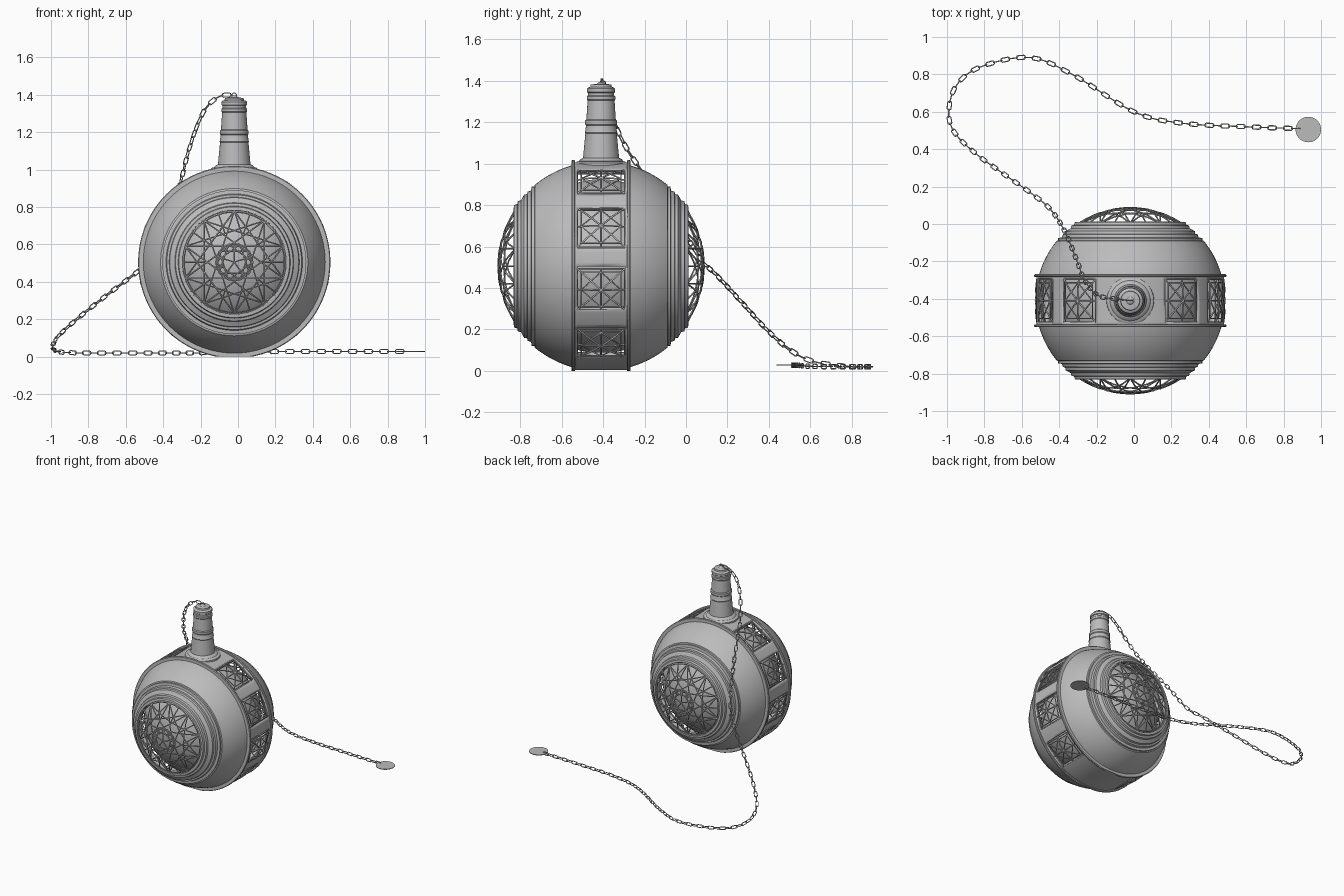
import bpy, bmesh, math
from mathutils import Vector, Matrix

if "Cube" in bpy.data.objects:
    bpy.data.objects.remove(bpy.data.objects["Cube"], do_unlink=True)

CENTRE = Vector((-0.02, -0.41, 0.505))
WINDOW_ANGLES = [a for e in (56.5, 22.5, -13, -49) for a in (e, 180 - e)]

metal = bpy.data.materials.new("grey metal")
metal.use_nodes = True
metal.diffuse_color = (0.5, 0.5, 0.5, 1)
metal.node_tree.nodes["Principled BSDF"].inputs["Base Color"].default_value = (0.5, 0.5, 0.5, 1)


def finish(name, bm, angle=35):
    mesh = bpy.data.meshes.new(name)
    bmesh.ops.recalc_face_normals(bm, faces=bm.faces)
    bm.to_mesh(mesh)
    bm.free()
    mesh.materials.append(metal)
    obj = bpy.data.objects.new(name, mesh)
    bpy.context.collection.objects.link(obj)
    bpy.ops.object.select_all(action='DESELECT')
    obj.select_set(True)
    bpy.context.view_layer.objects.active = obj
    bpy.ops.object.shade_smooth_by_angle(angle=math.radians(angle))
    return obj


def lathe(profile, place, steps=96):
    """Revolve (radius, height) pairs; place maps angle, radius, height to a point."""
    bm = bmesh.new()
    rings = [[bm.verts.new(place(math.tau * i / steps, r, h)) for i in range(steps)]
             for r, h in profile]
    for a, b in zip(rings, rings[1:]):
        for i in range(steps):
            j = (i + 1) % steps
            bm.faces.new((a[i], a[j], b[j], b[i]))
    return bm


def around_y(angle, r, h):
    p = CENTRE + Vector((r * math.cos(angle), h, r * math.sin(angle)))
    p.z = max(p.z, 0)
    return p


def around_z(angle, r, h):
    return Vector((CENTRE.x + r * math.cos(angle), CENTRE.y + r * math.sin(angle), h))


def bars(name, paths, radius):
    """Thin rods along a list of paths, each with its own closed flag."""
    curve = bpy.data.curves.new(name, 'CURVE')
    curve.dimensions = '3D'
    curve.bevel_depth = radius
    curve.bevel_resolution = 1
    curve.use_fill_caps = True
    for points, closed in paths:
        spline = curve.splines.new('POLY')
        spline.points.add(len(points) - 1)
        for sp, p in zip(spline.points, points):
            sp.co = (*p, 1)
        spline.use_cyclic_u = closed
    curve.materials.append(metal)
    obj = bpy.data.objects.new(name, curve)
    bpy.context.collection.objects.link(obj)
    bpy.ops.object.select_all(action='DESELECT')
    obj.select_set(True)
    bpy.context.view_layer.objects.active = obj
    bpy.ops.object.convert(target='MESH')


# Rounded front and back shells with stepped rings round the opening
shell = [(math.sqrt(0.507 ** 2 - h * h), h) for h in (0.135 + 0.0205 * i for i in range(10))]
shell += [(0.385, 0.322), (0.385, 0.335), (0.365, 0.338), (0.36, 0.355), (0.348, 0.357),
          (0.345, 0.372), (0.318, 0.387), (0.314, 0.402), (0.300, 0.405), (0.296, 0.420),
          (0.280, 0.422), (0.278, 0.37)]
for name, sign in (("front_shell", -1), ("back_shell", 1)):
    finish(name, lathe([(r, sign * h) for r, h in shell], around_y), 25)

# Middle band with window openings cut through it
band = lathe([(0.502, h) for h in (-0.135, -0.115, 0, 0.115, 0.135)], around_y, 180)
holes = []
for f in band.faces:
    c = f.calc_center_median() - CENTRE
    angle = math.degrees(math.atan2(c.z, c.x))
    near = min(abs((angle - w + 180) % 360 - 180) for w in WINDOW_ANGLES)
    if near < 12 and abs(c.y) < 0.11:
        holes.append(f)
bmesh.ops.delete(band, geom=holes, context='FACES')
band_obj = finish("window_band", band)
solid = band_obj.modifiers.new("thickness", 'SOLIDIFY')
solid.thickness = 0.025
solid.offset = -1

# Raised rims on both edges of the band
for name, sign in (("front_rim", -1), ("back_rim", 1)):
    rim = [(0.485, 0.142), (0.510, 0.142), (0.514, 0.137), (0.514, 0.131), (0.510, 0.126), (0.485, 0.126)]
    finish(name, lathe([(r, sign * h) for r, h in rim], around_y, 128))

# Dark core behind the openings
core = bmesh.new()
bmesh.ops.create_uvsphere(core, u_segments=64, v_segments=32, radius=0.42,
                          matrix=Matrix.Translation(CENTRE))
finish("inner_core", core)


# Domed star lattices on the front and back
def dome_point(x, z, sign):
    return CENTRE + Vector((x, sign * math.sqrt(0.497 ** 2 - x * x - z * z), z))


def dome_ring(r, count, sign, turn=0.0):
    return [dome_point(r * math.cos(math.tau * (i + turn) / count),
                       r * math.sin(math.tau * (i + turn) / count), sign) for i in range(count)]


def dome_chord(a, b, sign, steps=6):
    cut = [a.lerp(b, i / steps) - CENTRE for i in range(steps + 1)]
    return [dome_point(p.x, p.z, sign) for p in cut], False


def star(r, count, skip, sign, turn=0.0):
    pts = dome_ring(r, count, sign, turn)
    return [dome_chord(pts[i], pts[(i + skip) % count], sign) for i in range(count)]


for name, sign in (("front_lattice", -1), ("back_lattice", 1)):
    paths = [(dome_ring(0.278, 60, sign), True), (dome_ring(0.268, 60, sign), True)]
    paths += star(0.274, 10, 3, sign, 0.5) + star(0.274, 10, 4, sign, 0.5)
    paths += star(0.10, 10, 3, sign) + star(0.10, 10, 1, sign)
    outer, inner = dome_ring(0.274, 10, sign), dome_ring(0.165, 10, sign)
    paths += [dome_chord(a, b, sign, 3) for a, b in zip(outer, inner)]
    paths += [dome_chord(p, dome_point(0, 0, sign), sign) for p in dome_ring(0.10, 5, sign, 0.25)]
    bars(name, paths, 0.004)

# Square lattice in each window
for n, middle in enumerate(WINDOW_ANGLES):
    def spot(u, v, lift=0.0):
        return around_y(math.radians(middle + 11.7 * u), 0.499 + lift, 0.114 * v)
    corners = [(-1, -1), (1, -1), (1, 1), (-1, 1)]
    mids = [(0, -1), (1, 0), (0, 1), (-1, 0)]
    hub = spot(0, 0, 0.012)
    paths = [([spot(u, v) for u, v in corners], True),
             ([spot(u * 0.84, v * 0.84, 0.005) for u, v in corners], True),
             ([spot(u * 0.84, v * 0.84, 0.008) for u, v in mids], True)]
    for u, v in corners + mids:
        paths.append(([spot(u, v), spot(u / 2, v / 2, 0.01), hub], False))
    bars(f"window_lattice_{n + 1}", paths, 0.0045)

# Tapered neck with collars and a stepped cap
neck = [(0.130, 0.96), (0.126, 1.003), (0.118, 1.010), (0.108, 1.012), (0.100, 1.022),
        (0.087, 1.028), (0.076, 1.145), (0.079, 1.150), (0.076, 1.156), (0.073, 1.185),
        (0.077, 1.190), (0.077, 1.208), (0.071, 1.214), (0.065, 1.305), (0.069, 1.310),
        (0.069, 1.325), (0.063, 1.330), (0.063, 1.342), (0.068, 1.346), (0.068, 1.362),
        (0.062, 1.368), (0.052, 1.371), (0.050, 1.382), (0.020, 1.386), (0.012, 1.394), (0.001, 1.396)]
finish("neck", lathe(neck, around_z, 48))

# Ring on the cap that holds the chain
ring = [CENTRE + Vector((0.012 * math.cos(t), 0, 0.893 + 0.012 * math.sin(t)))
        for t in (math.tau * i / 16 for i in range(16))]
bars("cap_ring", [(ring, True)], 0.003)

# Chain path, smoothed between guide points
guide = [Vector(p) for p in (
    (-.02, -.41, 1.40), (-.1, -.4, 1.39), (-.17, -.39, 1.33), (-.22, -.36, 1.23), (-.27, -.29, 1.08),
    (-.3, -.21, .96), (-.37, -.04, .72), (-.44, .07, .54), (-.53, .15, .46), (-.7, .27, .33),
    (-.85, .38, .21), (-.96, .49, .11), (-.99, .6, .05), (-.95, .74, .025), (-.82, .84, .02),
    (-.56, .89, .02), (-.33, .8, .02), (0, .6, .022), (.25, .54, .027), (.6, .52, .028), (.88, .51, .028))]
path = []
for i in range(len(guide) - 1):
    a, b, c, d = (guide[min(max(i + k, 0), len(guide) - 1)] for k in (-1, 0, 1, 2))
    for t in (s / 12 for s in range(12)):
        path.append(b + (c - a) * t / 2 + (2 * a - 5 * b + 4 * c - d) * t * t / 2
                    + (3 * b - a - 3 * c + d) * t ** 3 / 2)
path.append(guide[-1])

# Oval links at even spacing, each turned a quarter from the last
PITCH = 0.042
links, travelled, turned = [], 0.0, False
for a, b in zip(path, path[1:]):
    travelled += (b - a).length
    if travelled >= PITCH:
        travelled -= PITCH
        turned = not turned
        along = (b - a).normalized()
        side = along.cross(Vector((0, 0, 1))).normalized()
        across = along.cross(side) if turned else side
        links.append(([b - along * travelled + along * (0.013 * math.copysign(1, math.cos(t))
                       + 0.011 * math.cos(t)) + across * 0.011 * math.sin(t)
                       for t in (math.tau * (k + 0.5) / 12 for k in range(12))], True))
bars("chain", links, 0.0032)

# Flat round tag at the end of the chain
bars("tag_pin", [([guide[-1] - Vector((0.03, 0, 0)), guide[-1]], False)], 0.003)
tag = bmesh.new()
bmesh.ops.create_cone(tag, cap_ends=True, segments=48, radius1=0.068, radius2=0.068, depth=0.005,
                      matrix=Matrix.Translation((0.932, 0.505, 0.028)))
finish("end_tag", tag)
